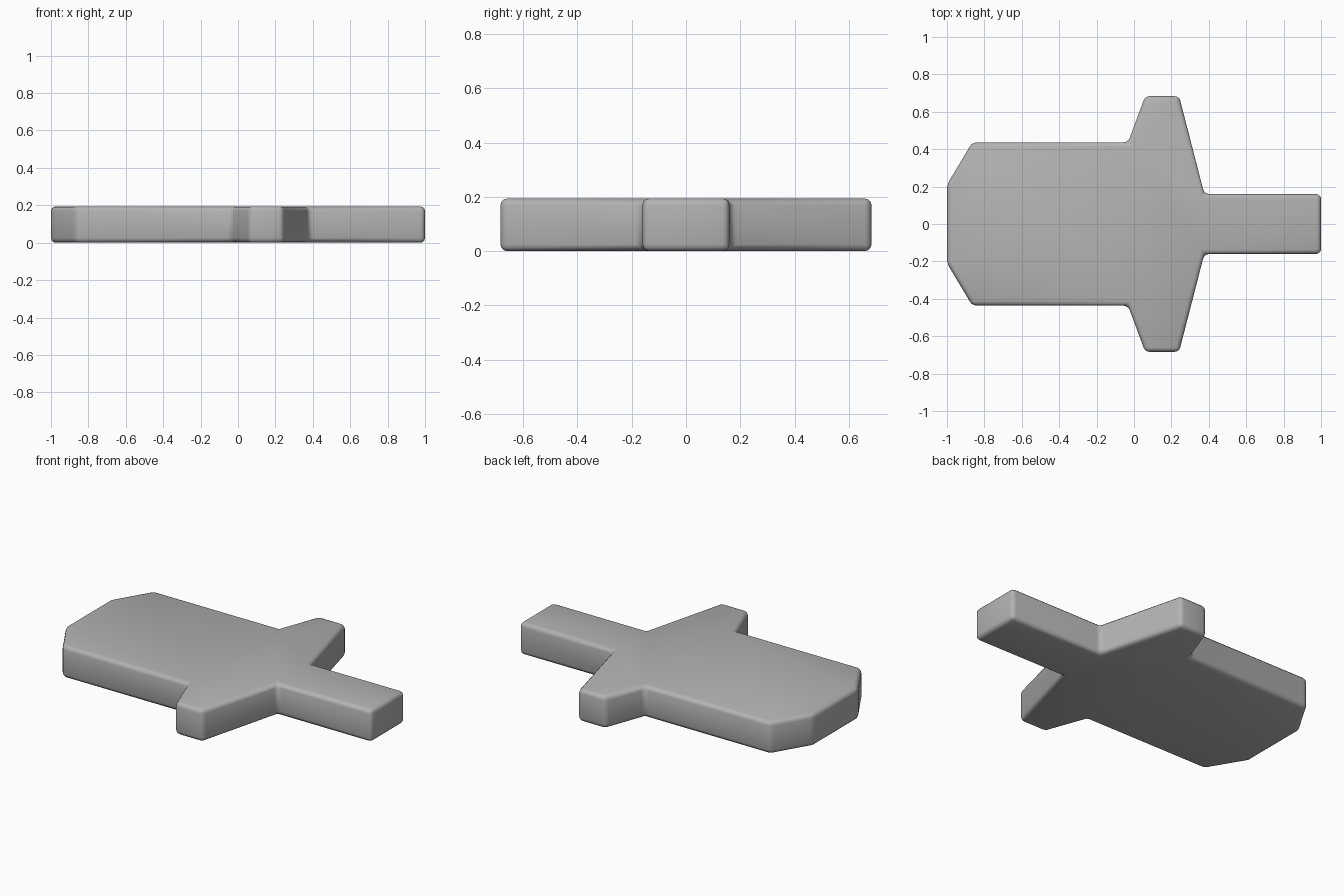
import bpy, bmesh

if "Cube" in bpy.data.objects:
    bpy.data.objects.remove(bpy.data.objects["Cube"])

HEIGHT = 0.194
BEVEL = 0.025

# Half outline of the plate, mirrored across the x axis
half = [(-1, 0.21), (-0.865, 0.436), (-0.032, 0.436), (0.06, 0.684),
        (0.241, 0.684), (0.376, 0.16), (1, 0.16)]
outline = half + [(x, -y) for x, y in reversed(half)]

# Extrude the outline into a slab
bm = bmesh.new()
face = bm.faces.new([bm.verts.new((x, y, 0)) for x, y in outline])
ext = bmesh.ops.extrude_face_region(bm, geom=[face])
top = [v for v in ext["geom"] if isinstance(v, bmesh.types.BMVert)]
bmesh.ops.translate(bm, verts=top, vec=(0, 0, HEIGHT))
bmesh.ops.recalc_face_normals(bm, faces=bm.faces)
mesh = bpy.data.meshes.new("winged_plate")
bm.to_mesh(mesh)
bm.free()
plate = bpy.data.objects.new("winged_plate", mesh)
bpy.context.collection.objects.link(plate)

# Plain grey material
grey = bpy.data.materials.new("plain grey")
grey.diffuse_color = (0.45, 0.45, 0.45, 1)
grey.use_nodes = True
grey.node_tree.nodes["Principled BSDF"].inputs["Base Color"].default_value = grey.diffuse_color
mesh.materials.append(grey)

# Softened edges with smooth shading
bevel = plate.modifiers.new("soft_edges", "BEVEL")
bevel.width = BEVEL
bevel.segments = 3
bevel.limit_method = "ANGLE"
bevel.angle_limit = 0.5
bpy.context.view_layer.objects.active = plate
plate.select_set(True)
bpy.ops.object.shade_smooth()
